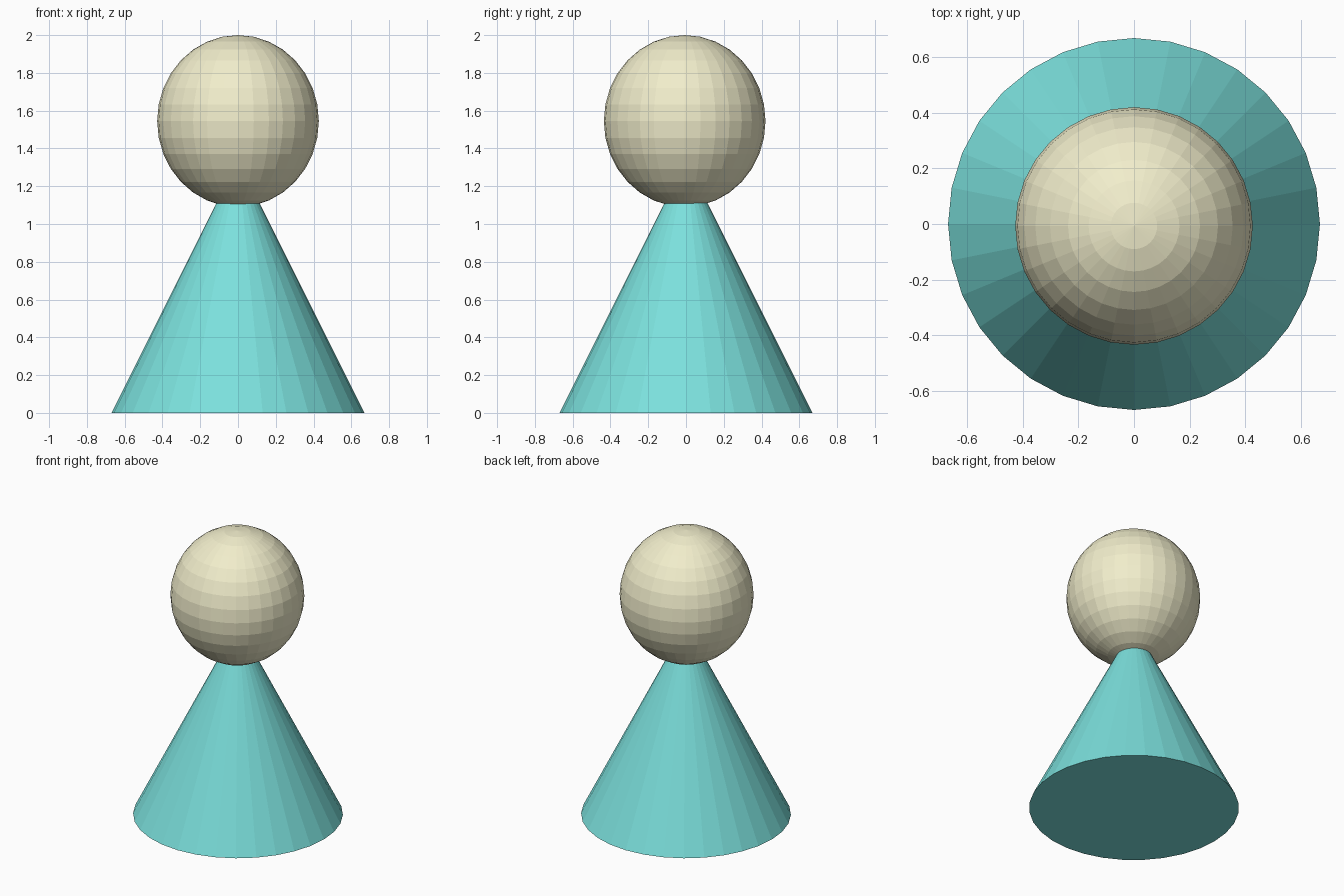
import bpy

if "Cube" in bpy.data.objects:
    bpy.data.objects.remove(bpy.data.objects["Cube"])


def paint(obj, name, color):
    mat = bpy.data.materials.new(name)
    mat.diffuse_color = (*color, 1.0)
    mat.use_nodes = True
    mat.node_tree.nodes["Principled BSDF"].inputs["Base Color"].default_value = mat.diffuse_color
    obj.data.materials.append(mat)


# Cone body, its tip hidden inside the head
bpy.ops.mesh.primitive_cone_add(vertices=32, radius1=0.67, radius2=0, depth=1.34,
                                location=(0, 0, 0.67))
body = bpy.context.object
body.name = "body"
paint(body, "teal", (0.2, 0.75, 0.72))

# Slightly tall, faceted ball head
bpy.ops.mesh.primitive_uv_sphere_add(segments=32, ring_count=16, radius=1,
                                     location=(0, -0.007, 1.545))
head = bpy.context.object
head.name = "head"
head.scale = (0.428, 0.428, 0.455)
bpy.ops.object.transform_apply(location=False, rotation=False, scale=True)
paint(head, "cream", (0.88, 0.85, 0.6))
